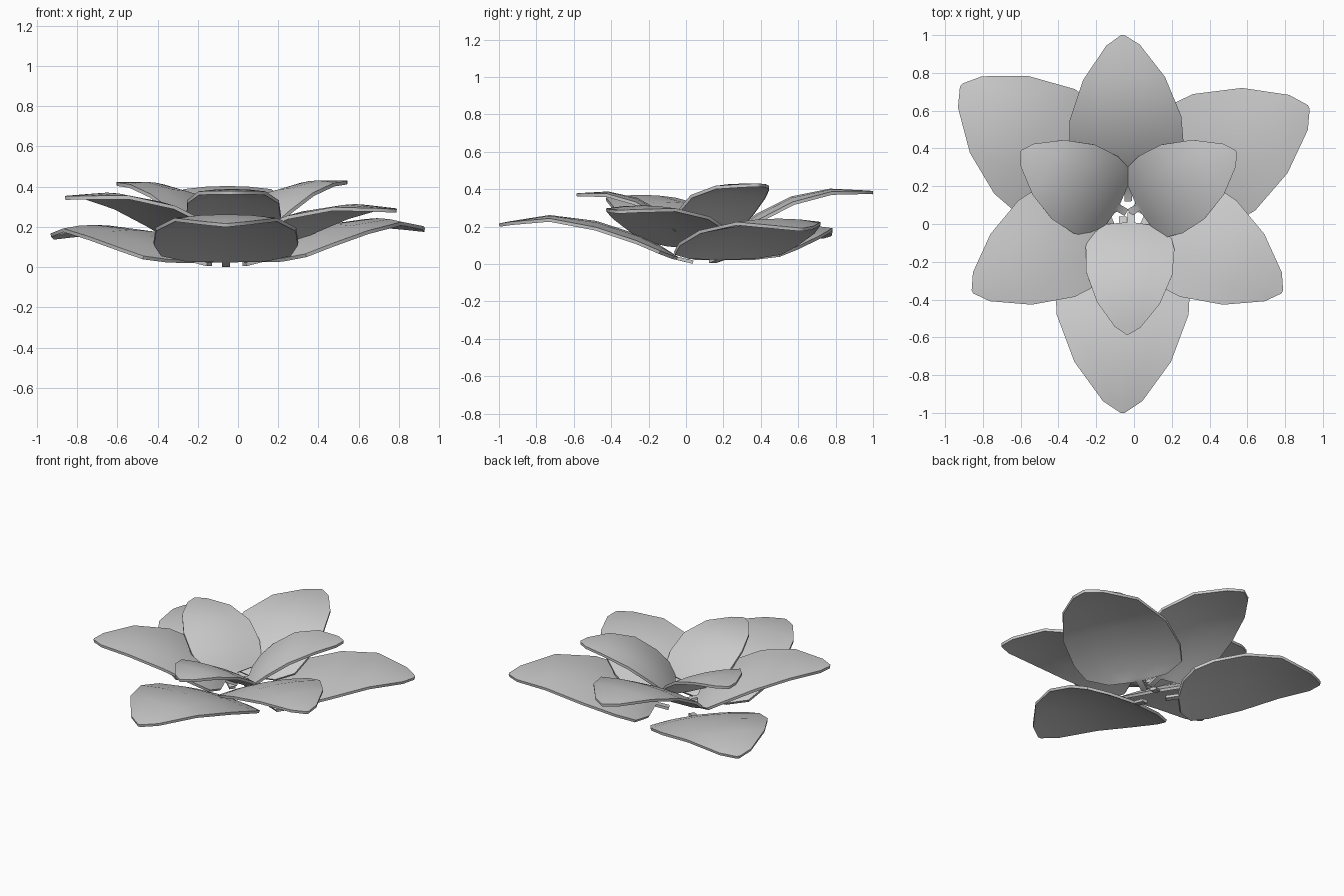
import bpy, bmesh, math

if "Cube" in bpy.data.objects:
    bpy.data.objects.remove(bpy.data.objects["Cube"])

# Petal stations: (distance along, relative half width, relative rise)
STATIONS = [(0, None, 0), (.08, None, .08), (.10, .55, .14), (.17, .90, .33),
            (.29, 1, .58), (.50, .97, .87), (.74, .71, 1), (.94, .29, 1), (1, .03, 1)]
COLUMNS = [-1, -.5, 0, .5, 1]
THICK = .018


def petal(name, base, tip, half_width, z0, peak, droop):
    """One arched petal with a narrow stub, from base (x, y) to tip (x, y)."""
    dx, dy = tip[0] - base[0], tip[1] - base[1]
    length = math.hypot(dx, dy)
    dx, dy = dx / length, dy / length
    crown = .1 * half_width          # sides hang below the centre line
    bm = bmesh.new()
    rows = []
    for s, w, rise in STATIONS:
        hw = .02 if w is None else w * half_width
        fall = droop * max(0, (s - .74) / .26) ** 1.2
        row = []
        for u in COLUMNS:
            n = u * hw
            z = z0 + (peak - z0) * rise - fall - crown * (n / half_width) ** 2
            row.append(bm.verts.new((base[0] + dx * s * length - dy * n,
                                     base[1] + dy * s * length + dx * n, z)))
        rows.append(row)
    for a, b in zip(rows, rows[1:]):
        for i in range(len(COLUMNS) - 1):
            bm.faces.new((a[i], b[i], b[i + 1], a[i + 1]))
    bm.normal_update()
    if sum(f.normal.z for f in bm.faces) < 0:
        bmesh.ops.reverse_faces(bm, faces=bm.faces[:])
    mesh = bpy.data.meshes.new(name)
    bm.to_mesh(mesh)
    bm.free()
    ob = bpy.data.objects.new(name, mesh)
    bpy.context.collection.objects.link(ob)
    mod = ob.modifiers.new("thickness", 'SOLIDIFY')
    mod.thickness = THICK
    mod.offset = -1
    bpy.ops.object.select_all(action='DESELECT')
    ob.select_set(True)
    bpy.context.view_layer.objects.active = ob
    bpy.ops.object.modifier_apply(modifier=mod.name)
    bpy.ops.object.shade_smooth_by_angle(angle=math.radians(35))
    return ob


# Large lower petals
petal("lower_petal_front", (-.06, .04), (-.06, -1.0), .36, .019, .262, .045)
petal("lower_petal_left", (-.14, .14), (-.915, .735), .36, .022, .21, .055)
petal("lower_petal_right", (.03, .14), (.925, .62), .36, .022, .243, .05)

# Middle petals
petal("middle_petal_back", (-.03, .12), (-.06, 1.0), .305, .08, .403, .012)
petal("middle_petal_left", (-.07, .10), (-.855, -.36), .305, .085, .37, .018)
petal("middle_petal_right", (0, .10), (.785, -.36), .305, .085, .313, .025)

# Small inner petals
petal("inner_petal_front", (-.015, .06), (-.035, -.585), .235, .13, .388, .01)
petal("inner_petal_left", (-.04, .06), (-.60, .385), .235, .13, .423, .0)
petal("inner_petal_right", (-.025, .06), (.54, .385), .235, .13, .43, .0)
